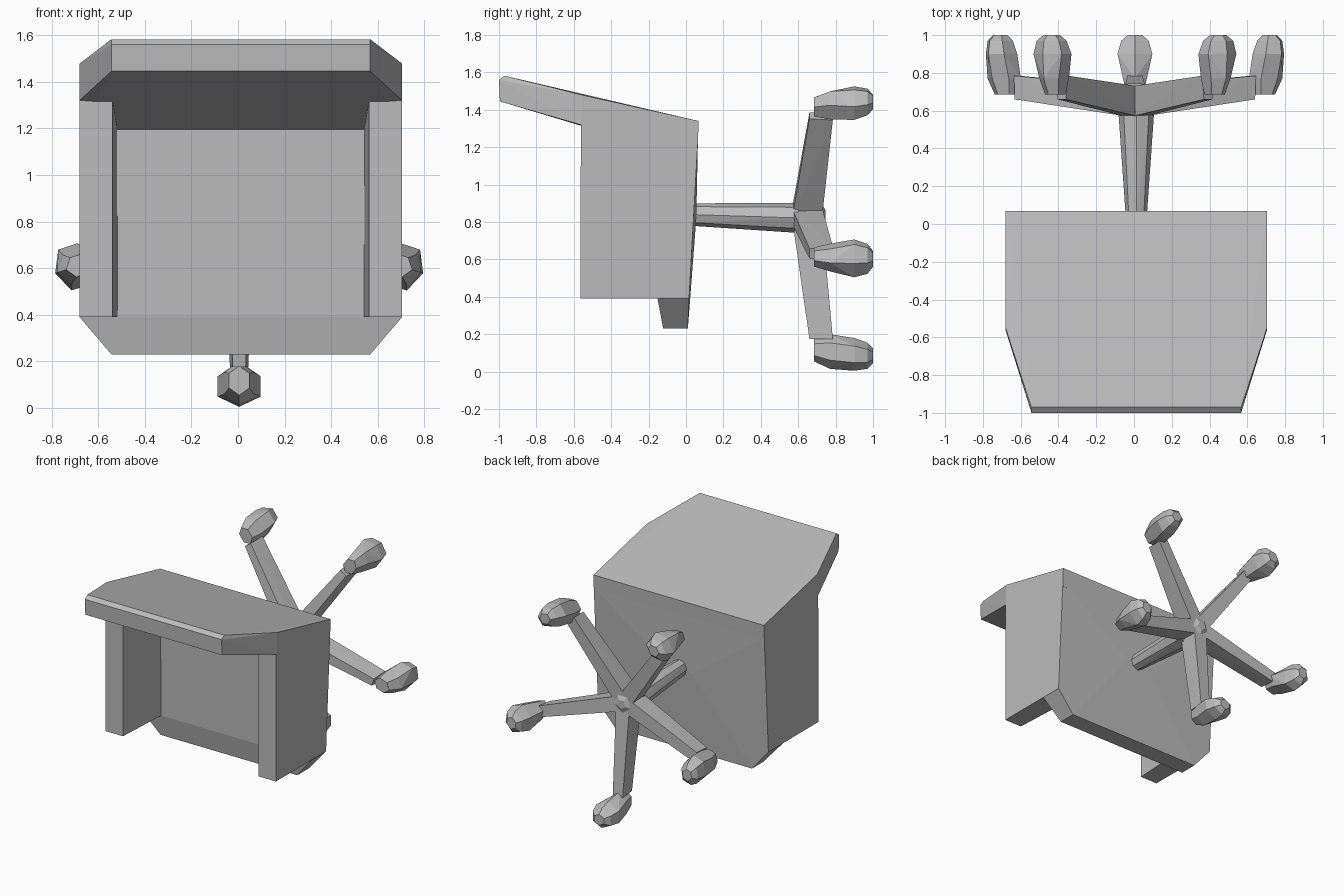
import bpy, bmesh, math
from mathutils import Vector

old = bpy.data.objects.get("Cube")
if old:
    bpy.data.objects.remove(old, do_unlink=True)

grey = bpy.data.materials.new("plain_grey")
grey.use_nodes = True
grey.diffuse_color = (0.5, 0.5, 0.5, 1)
grey.node_tree.nodes["Principled BSDF"].inputs["Base Color"].default_value = (0.5, 0.5, 0.5, 1)

CX = 0.012                            # middle of the upholstery and stem
HUB = Vector((0.005, 0, 0.835))       # axis of the five-star base


def hull(name, points):
    """Flat-faced convex solid around the given points."""
    bm = bmesh.new()
    for p in points:
        bm.verts.new(p)
    res = bmesh.ops.convex_hull(bm, input=bm.verts)
    loose = {g for g in res["geom_interior"] + res["geom_unused"] if isinstance(g, bmesh.types.BMVert)}
    bmesh.ops.delete(bm, geom=list(loose), context='VERTS')
    bmesh.ops.dissolve_limit(bm, angle_limit=0.01, verts=bm.verts, edges=bm.edges)
    bmesh.ops.recalc_face_normals(bm, faces=bm.faces)
    mesh = bpy.data.meshes.new(name)
    bm.to_mesh(mesh)
    bm.free()
    mesh.materials.append(grey)
    obj = bpy.data.objects.new(name, mesh)
    bpy.context.collection.objects.link(obj)
    return obj


def slab(name, outline):
    """Solid from a side outline of (y, z, half width)."""
    return hull(name, [(CX + s * w, y, z) for y, z, w in outline for s in (-1, 1)])


WIDE, NARROW = 0.692, 0.555

# Backrest, lying over the top
slab("backrest", [(0.068, 1.34, WIDE), (-0.55, 1.478, WIDE), (-0.97, 1.582, NARROW),
                  (-1.0, 1.56, NARROW), (-0.995, 1.445, NARROW), (-0.562, 1.32, WIDE),
                  (-0.16, 1.195, WIDE), (0.062, 1.195, WIDE)])

# Seat cushion, standing upright with a chamfered lower edge
slab("seat", [(-0.16, 1.25, WIDE), (0.064, 1.25, WIDE), (0.055, 0.82, 0.1),
              (-0.152, 0.39, WIDE), (0.016, 0.39, WIDE),
              (-0.122, 0.23, NARROW), (0.01, 0.23, NARROW)])

# Armrests, slightly thicker toward the seat
for side, label in ((-1, "right"), (1, "left")):
    profile = [(-0.565, 0.39, 0.55), (-0.562, 1.325, 0.55), (0.016, 0.39, 0.52), (0.066, 1.32, 0.52)]
    hull(label + "_armrest", [(CX + side * x, y, z) for y, z, inner in profile for x in (inner, WIDE)])

# Stem between seat and base, widening toward the hub
hull("stem", [(CX + w * math.cos(a), y, zc + h * math.sin(a))
              for y, w, zc, h in ((0.03, 0.055, 0.84, 0.06), (0.6, 0.095, 0.822, 0.08))
              for a in (i * math.pi / 4 for i in range(8))])


def spoke_point(angle, r, t, y):
    """Point at radius r and sideways offset t on a spoke, angle from straight down."""
    out = Vector((math.sin(angle), 0, -math.cos(angle)))
    across = Vector((math.cos(angle), 0, math.sin(angle)))
    return HUB + out * r + across * t + Vector((0, y, 0))


angles = [i * math.tau / 5 for i in range(5)]

# Hub with a shallow pointed cap
hull("hub", [spoke_point(a, r, 0, y) for a in angles for r, y in ((0.1, 0.58), (0.09, 0.72), (0.035, 0.745))])

# Legs and faceted casters
# caster rings: y, inner radius, outer radius, half width
rings = [(0.685, 0.655, 0.78, 0.045), (0.77, 0.635, 0.82, 0.065),
         (0.9, 0.655, 0.83, 0.095), (0.97, 0.68, 0.82, 0.075), (1.0, 0.71, 0.79, 0.04)]
for n, a in enumerate(angles, 1):
    hull(f"leg_{n}", [spoke_point(a, r, s * t, y)
                      for r, t, y in ((0, 0.045, 0.565), (0, 0.055, 0.725),
                                      (0.66, 0.028, 0.66), (0.66, 0.04, 0.785))
                      for s in (-1, 1)])
    pts = []
    for y, r0, r1, w in rings:
        mid, half = (r0 + r1) / 2, (r1 - r0) / 2
        for k in range(6):
            b = k * math.pi / 3
            pts.append(spoke_point(a, mid + half * math.cos(b), w * math.sin(b) * 1.12, y))
    hull(f"caster_{n}", pts)
